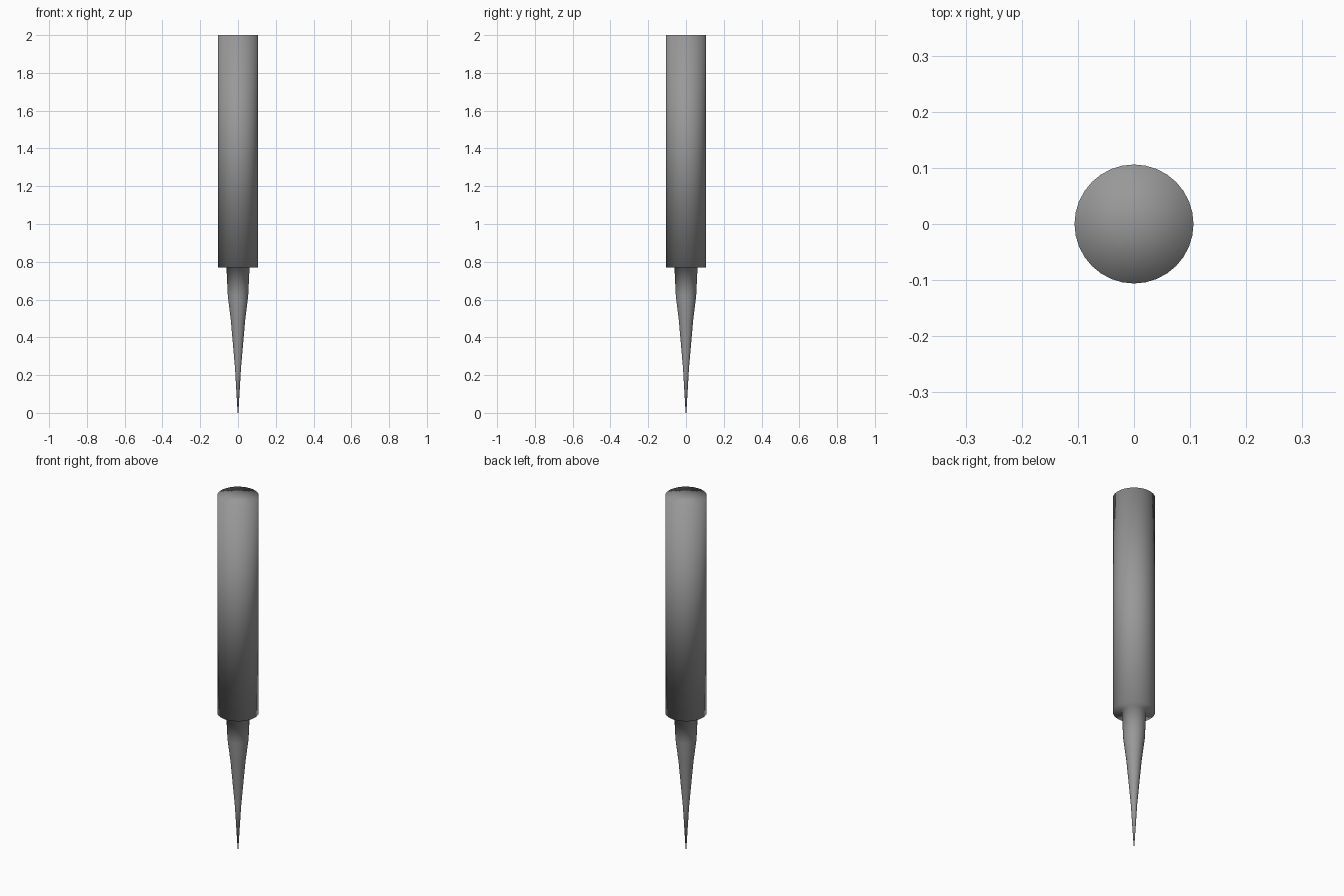
import bpy, bmesh, math

if "Cube" in bpy.data.objects:
    bpy.data.objects.remove(bpy.data.objects["Cube"])

SIDES = 32


def lathe(name, profile, mat):
    """Spin (radius, z) points round the z axis; zero radius makes a pole."""
    bm = bmesh.new()
    rings = []
    for r, z in profile:
        if r == 0:
            rings.append([bm.verts.new((0, 0, z))])
        else:
            rings.append([bm.verts.new((r * math.cos(2 * math.pi * i / SIDES),
                                        r * math.sin(2 * math.pi * i / SIDES), z))
                          for i in range(SIDES)])
    for a, b in zip(rings, rings[1:]):
        for i in range(SIDES):
            j = (i + 1) % SIDES
            corners = [a[i % len(a)], a[j % len(a)], b[j % len(b)], b[i % len(b)]]
            bm.faces.new(list(dict.fromkeys(corners)))
    bmesh.ops.recalc_face_normals(bm, faces=bm.faces)
    for f in bm.faces:
        f.smooth = True
    me = bpy.data.meshes.new(name)
    bm.to_mesh(me)
    bm.free()
    me.materials.append(mat)
    ob = bpy.data.objects.new(name, me)
    bpy.context.collection.objects.link(ob)
    return ob


dark = bpy.data.materials.new("dark_grey")
dark.diffuse_color = (0.316, 0.316, 0.316, 1)
dark.use_nodes = True
dark.node_tree.nodes["Principled BSDF"].inputs["Base Color"].default_value = dark.diffuse_color

# one smooth turned piece: fine tip, hollow taper, collar, step, handle, flat top
spike = [(0, 0), (0.002, 0), (0.016, 0.24), (0.038, 0.49), (0.054, 0.62), (0.061, 0.77)]
handle = [(0.106, 0.77), (0.106, 2.0), (0, 2.0)]
lathe("spike_and_handle", spike + handle, dark)
